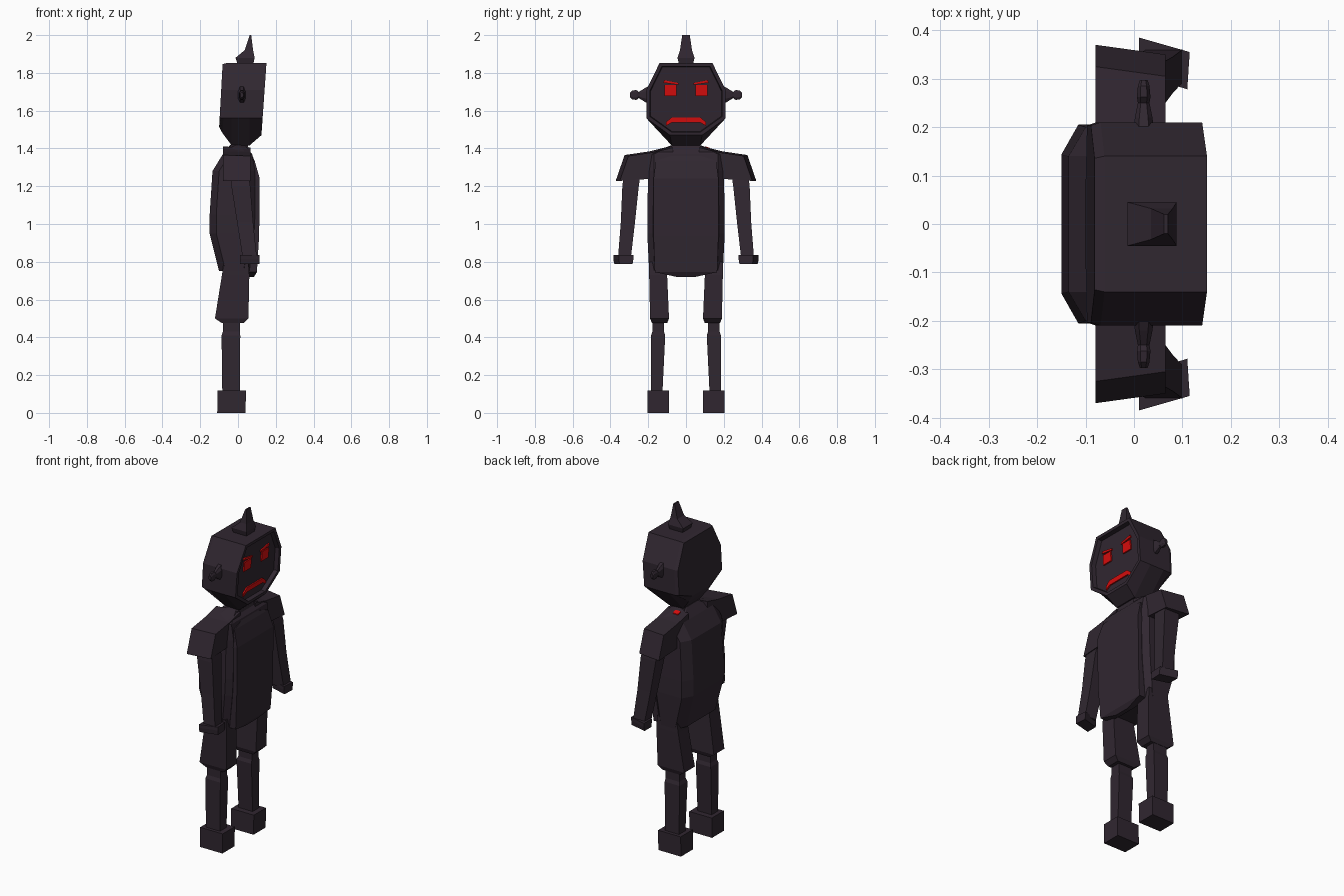
import bpy, bmesh


def material(name, color):
    m = bpy.data.materials.new(name)
    m.diffuse_color = (*color, 1)
    return m


DARK = material("dark plum metal", (0.030, 0.020, 0.030))
RED = material("glowing red", (0.68, 0.004, 0.004))


def loft(name, rings, mat=DARK):
    """Skin a closed solid through matching rings of 3D points."""
    bm = bmesh.new()
    vs = [[bm.verts.new(p) for p in r] for r in rings]
    n = len(rings[0])
    for a, b in zip(vs, vs[1:]):
        for i in range(n):
            j = (i + 1) % n
            bm.faces.new((a[i], a[j], b[j], b[i]))
    bm.faces.new(vs[0][::-1])
    bm.faces.new(vs[-1])
    bmesh.ops.recalc_face_normals(bm, faces=bm.faces[:])
    me = bpy.data.meshes.new(name)
    bm.to_mesh(me)
    bm.free()
    me.materials.append(mat)
    ob = bpy.data.objects.new(name, me)
    bpy.context.collection.objects.link(ob)
    return ob


def rect(z, x0, x1, y0, y1, s=1):
    """Horizontal rectangle; s = -1 mirrors it to the other side."""
    return [(x0, s * y0, z), (x1, s * y0, z), (x1, s * y1, z), (x0, s * y1, z)]


def front_x(z):
    return 0.125 + 0.07 * (z - 1.485)


def back_x(z):
    return -0.10 + 0.055 * (z - 1.51)


def outline(xf, bottom, half_bottom, scale=1.0):
    """Eight-sided head section, x given as a function of height."""
    right = [(half_bottom, bottom), (0.21, 1.56), (0.21, 1.71), (0.14, 1.852)]
    pts = right + [(-y, z) for y, z in reversed(right)]
    pts = [(y * scale, 1.66 + (z - 1.66) * scale) for y, z in pts]
    return [(xf(z), y, z) for y, z in pts]


# Head with a recessed face and an undercut jaw
DEPTH = 0.025
loft("head", [
    outline(back_x, 1.51, 0.09, 0.97),
    outline(lambda z: back_x(z) + 0.02, 1.48, 0.09),
    outline(lambda z: -0.035, 1.418, 0.075),
    outline(lambda z: 0.06, 1.415, 0.075),
    outline(front_x, 1.47, 0.085),
    outline(front_x, 1.47, 0.085, 0.91),
    outline(lambda z: front_x(z) - DEPTH, 1.47, 0.085, 0.89)])


def face_plate(name, pts):
    """Thin red plate lying on the recessed face, pts in (y, z)."""
    loft(name, [[(front_x(z) - DEPTH + d, y, z) for y, z in pts]
                for d in (-0.001, 0.008)], RED)


# Eyes, brows and frowning mouth
for s, side in ((1, "left"), (-1, "right")):
    face_plate("eye_" + side, [(s * 0.05, 1.677), (s * 0.115, 1.677),
                               (s * 0.115, 1.735), (s * 0.05, 1.735)])
    face_plate("brow_" + side, [(s * 0.04, 1.737), (s * 0.12, 1.748),
                                (s * 0.115, 1.762), (s * 0.04, 1.747)])
face_plate("mouth", [(-0.105, 1.52), (-0.075, 1.537), (0.075, 1.537), (0.105, 1.52),
                     (0.105, 1.54), (0.075, 1.565), (-0.075, 1.565), (-0.105, 1.54)])

# Spike on top of the head
loft("head_spike", [
    rect(1.84, 0.0, 0.08, -0.035, 0.035), rect(1.88, -0.013, 0.088, -0.045, 0.045),
    rect(1.92, 0.035, 0.08, -0.032, 0.032), rect(2.0, 0.062, 0.07, -0.02, 0.02)])

# Torso: sections with chamfered corners
TORSO = [(0.75, -0.10, 0.06, 0.195), (0.95, -0.15, 0.085, 0.205),
         (1.05, -0.15, 0.09, 0.205), (1.28, -0.135, 0.09, 0.20),
         (1.37, -0.08, 0.075, 0.20), (1.42, -0.04, 0.035, 0.07)]
loft("torso", [[(x0, -0.7 * h, z), (x0 + 0.035, -h, z), (x1 - 0.03, -h, z),
                (x1, -0.85 * h, z), (x1, 0.85 * h, z), (x1 - 0.03, h, z),
                (x0 + 0.035, h, z), (x0, 0.7 * h, z)] for z, x0, x1, h in TORSO])

# Chest plate, curved in profile
loft("chest_plate", [
    rect(0.72, 0.06, 0.085, -0.05, 0.05), rect(0.745, 0.04, 0.10, -0.165, 0.165),
    rect(0.94, 0.03, 0.112, -0.172, 0.172), rect(1.24, 0.03, 0.115, -0.172, 0.172),
    rect(1.335, 0.03, 0.088, -0.16, 0.16), rect(1.375, 0.03, 0.07, -0.03, 0.03)])

# Neck and the small red mark beside it
loft("neck", [rect(1.38, -0.06, 0.06, -0.10, 0.10), rect(1.45, -0.02, 0.045, -0.05, 0.05)])
loft("shoulder_mark", [[(-0.035, 0.10, 1.408 + d), (0.0, 0.10, 1.408 + d),
                        (0.0, 0.125, 1.399 + d), (-0.035, 0.125, 1.399 + d)]
                       for d in (-0.005, 0.004)], RED)

for s, side in ((1, "left"), (-1, "right")):
    # Ear: cone with a knob at its tip
    ear = [(0.19, 0.05, 0.022), (0.22, 0.035, 0.018), (0.25, 0.016, 0.012),
           (0.262, 0.026, 0.014), (0.285, 0.024, 0.012), (0.297, 0.012, 0.008)]
    loft("ear_" + side, [[(0.02 + a * w, s * y, 1.683 + b * h) for a, b in
                          ((1, 0.5), (0.5, 1), (-0.5, 1), (-1, 0.5),
                           (-1, -0.5), (-0.5, -1), (0.5, -1), (1, -0.5))]
                         for y, h, w in ear])

    # Shoulder guard, narrowing toward the front
    guard = [(0.09, 1.28, 1.41), (0.19, 1.24, 1.385), (0.325, 1.232, 1.365),
             (0.37, 1.228, 1.235)]
    loft("shoulder_guard_" + side, [
        [(-0.08, s * y, z0), (0.065, s * (y - 0.02), z0),
         (0.065, s * (y - 0.02), z1 - 0.005), (-0.08, s * y, z1)]
        for y, z0, z1 in guard])

    # Arm leaning forward, and hand
    loft("arm_" + side, [
        rect(1.30, -0.045, 0.05, 0.235, 0.325, s), rect(1.20, -0.035, 0.065, 0.25, 0.337, s),
        rect(1.01, -0.005, 0.08, 0.27, 0.345, s), rect(0.82, 0.025, 0.10, 0.292, 0.36, s)])
    loft("hand_" + side, [
        [(x + dx, s * (y * 0.9 + 0.033), z) if z < 0.8 else (x + dx, s * y, z)
         for x, y, dx in ((0.01, 0.31, 0), (0.11, 0.278, 0),
                          (0.115, 0.355, 0), (0.01, 0.385, 0))]
        for z in (0.788, 0.815, 0.835)])

    # Thigh guard, shin and foot
    loft("thigh_" + side, [
        rect(0.80, -0.075, 0.055, 0.10, 0.195, s), rect(0.73, -0.085, 0.06, 0.10, 0.195, s),
        rect(0.50, -0.122, 0.055, 0.09, 0.19, s), rect(0.475, -0.085, 0.03, 0.10, 0.18, s)])
    loft("shin_" + side, [
        rect(0.50, -0.08, 0.01, 0.117, 0.178, s), rect(0.43, -0.08, 0.01, 0.117, 0.178, s),
        rect(0.41, -0.087, 0.012, 0.11, 0.185, s), rect(0.10, -0.083, 0.01, 0.125, 0.185, s)])
    loft("foot_" + side, [rect(0.0, -0.11, 0.04, 0.09, 0.205, s),
                          rect(0.118, -0.108, 0.042, 0.09, 0.205, s)])
